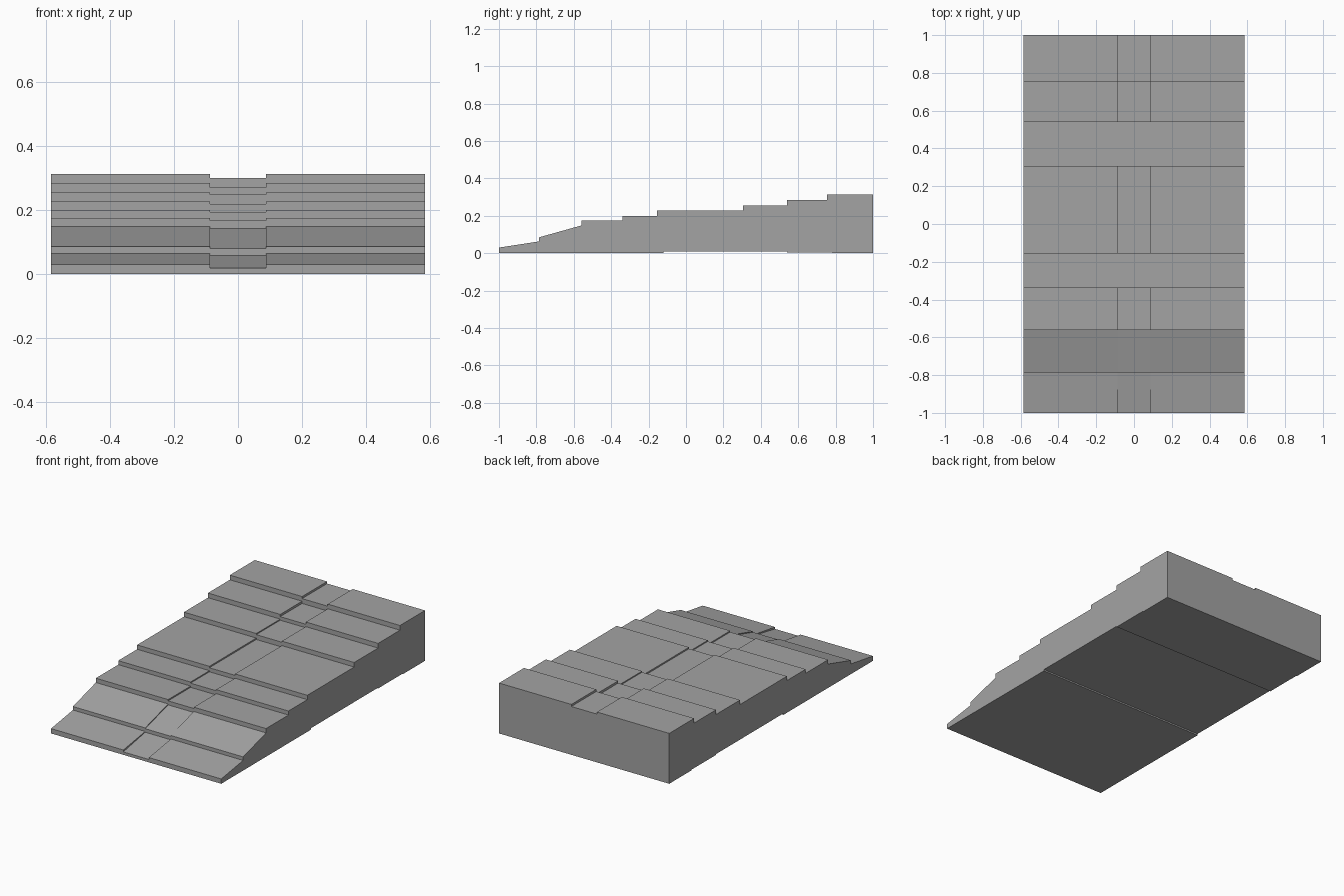
import bpy
import bmesh

if "Cube" in bpy.data.objects:
    bpy.data.objects.remove(bpy.data.objects["Cube"], do_unlink=True)

grey = bpy.data.materials.new("plain grey")
grey.use_nodes = True
colour = (0.37, 0.37, 0.37, 1)
grey.diffuse_color = colour
grey.node_tree.nodes["Principled BSDF"].inputs["Base Color"].default_value = colour

# Row boundaries from front to back, and the top height at each row's ends
ROWS = [-1, -0.785, -0.56, -0.34, -0.155, 0.305, 0.54, 0.755, 1]
SIDE_TOPS = [(0.03, 0.063), (0.085, 0.148)] + [(z, z) for z in (0.175, 0.2, 0.227, 0.255, 0.284, 0.313)]
CENTRE_TOPS = [(0.018, 0.058), (0.08, 0.142)] + [(z, z) for z in (0.167, 0.193, 0.218, 0.248, 0.27, 0.3)]

# Underside with a shallow recess, from back to front
UNDERSIDE = [(1, 0), (0.78, 0), (0.78, 0.004), (0.54, 0.004),
             (0.54, 0.009), (-0.12, 0.009), (-0.12, 0), (-1, 0)]


def stepped_strip(name, x0, x1, tops):
    """Extrude a stepped side profile across x."""
    profile = []
    for i, (front, back) in enumerate(tops):
        profile += [(ROWS[i], front), (ROWS[i + 1], back)]
    profile += UNDERSIDE
    bm = bmesh.new()
    face = bm.faces.new([bm.verts.new((x0, y, z)) for y, z in profile])
    extruded = bmesh.ops.extrude_face_region(bm, geom=[face], use_keep_orig=True)
    moved = [v for v in extruded["geom"] if isinstance(v, bmesh.types.BMVert)]
    bmesh.ops.translate(bm, verts=moved, vec=(x1 - x0, 0, 0))
    bmesh.ops.recalc_face_normals(bm, faces=bm.faces)
    mesh = bpy.data.meshes.new(name)
    bm.to_mesh(mesh)
    bm.free()
    mesh.materials.append(grey)
    obj = bpy.data.objects.new(name, mesh)
    bpy.context.collection.objects.link(obj)


# Two raised side strips and the slightly sunken middle strip
stepped_strip("right_steps", -0.585, -0.088, SIDE_TOPS)
stepped_strip("centre_channel", -0.088, 0.088, CENTRE_TOPS)
stepped_strip("left_steps", 0.088, 0.585, SIDE_TOPS)
